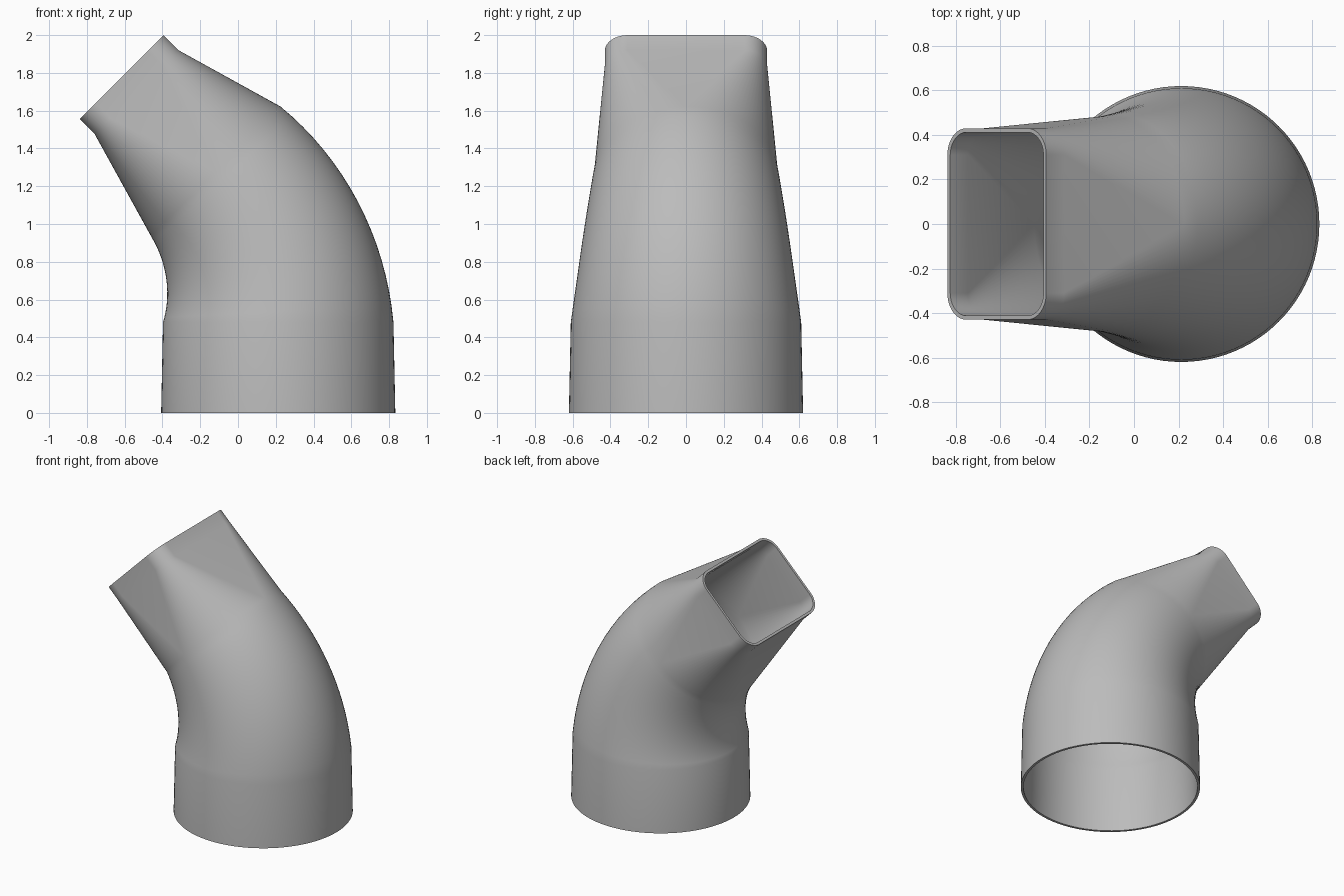
import bpy
import bmesh
from math import sin, cos, pi, radians
from mathutils import Vector

if "Cube" in bpy.data.objects:
    bpy.data.objects.remove(bpy.data.objects["Cube"], do_unlink=True)

WALL = 0.018
CORNER_STEPS = 24
BEND_STEPS = 16
BEND_RADIUS = 1.13
PIVOT = Vector((-0.917, 0, 0.48))
BEND = radians(45)
BASE_R, COLLAR_R, NECK_R = 0.62, 0.61, 0.485


def section(centre, angle, half_u, half_v, corner):
    """Rounded rectangle (a circle when all sizes match), tilted by angle."""
    u = Vector((cos(angle), 0, sin(angle)))
    v = Vector((0, 1, 0))
    points = []
    for quarter, (su, sv) in enumerate(((1, 1), (-1, 1), (-1, -1), (1, -1))):
        for i in range(CORNER_STEPS + 1):
            a = (quarter + i / CORNER_STEPS) * pi / 2
            pu = su * (half_u - corner) + corner * cos(a)
            pv = sv * (half_v - corner) + corner * sin(a)
            points.append(centre + u * pu + v * pv)
    return points


def duct_sections(inset):
    """All sections from the round base to the rectangular outlet."""
    def circle(centre, angle, r):
        return section(centre, angle, r - inset, r - inset, r - inset)

    foot = PIVOT + Vector((BEND_RADIUS, 0, 0))
    rings = [circle(Vector((foot.x, 0, 0)), 0, BASE_R)]
    for i in range(BEND_STEPS + 1):
        t = i / BEND_STEPS
        a = BEND * t
        centre = PIVOT + BEND_RADIUS * Vector((cos(a), 0, sin(a)))
        rings.append(circle(centre, a, COLLAR_R + (NECK_R - COLLAR_R) * t))
    along = Vector((-sin(BEND), 0, cos(BEND)))
    for distance in (0.592, 0.705):
        rings.append(section(centre + along * distance, BEND,
                             0.314 - inset, 0.43 - inset, 0.12 - inset))
    return rings


# Outer skin up, then inner skin back down, closed into one thin shell
bm = bmesh.new()
loops = duct_sections(0) + duct_sections(WALL)[::-1]
rings = [[bm.verts.new(p) for p in loop] for loop in loops]
for k, low in enumerate(rings):
    high = rings[(k + 1) % len(rings)]
    for i in range(len(low)):
        j = (i + 1) % len(low)
        bm.faces.new((low[i], low[j], high[j], high[i]))
bmesh.ops.remove_doubles(bm, verts=bm.verts, dist=0.0001)
bmesh.ops.recalc_face_normals(bm, faces=bm.faces)

mesh = bpy.data.meshes.new("duct_adapter")
bm.to_mesh(mesh)
bm.free()
duct = bpy.data.objects.new("duct_adapter", mesh)
bpy.context.collection.objects.link(duct)

# Plain grey plastic
grey = bpy.data.materials.new("grey_plastic")
grey.use_nodes = True
colour = (0.5, 0.5, 0.5, 1)
grey.diffuse_color = colour
grey.node_tree.nodes["Principled BSDF"].inputs["Base Color"].default_value = colour
mesh.materials.append(grey)

bpy.context.view_layer.objects.active = duct
duct.select_set(True)
bpy.ops.object.shade_smooth_by_angle(angle=radians(30))
